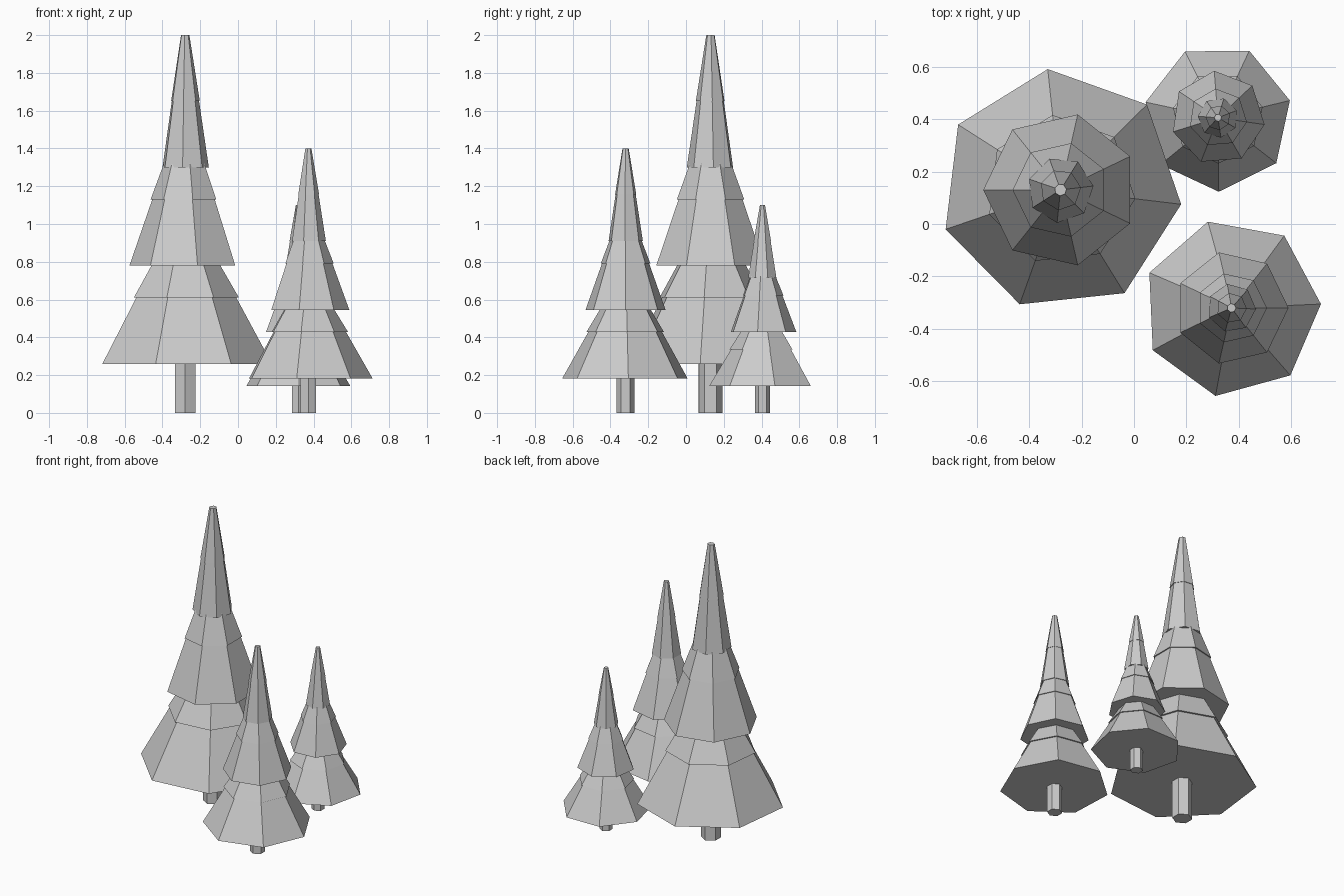
import bpy, bmesh
from math import cos, sin, radians, pi

cube = bpy.data.objects.get("Cube")
if cube:
    bpy.data.objects.remove(cube)

grey = bpy.data.materials.new("plain grey")
grey.use_nodes = True
grey.diffuse_color = (0.6, 0.6, 0.6, 1)
grey.node_tree.nodes["Principled BSDF"].inputs["Base Color"].default_value = (0.6, 0.6, 0.6, 1)


def add_frustum(bm, sides, r_low, r_high, z_low, z_high, turn):
    """Closed, flat sided frustum with one corner at the angle turn."""
    rings = [[bm.verts.new((r * cos(turn + 2 * pi * k / sides),
                            r * sin(turn + 2 * pi * k / sides), z))
              for k in range(sides)]
             for r, z in ((r_low, z_low), (r_high, z_high))]
    low, high = rings
    for k in range(sides):
        n = (k + 1) % sides
        bm.faces.new((low[k], low[n], high[n], high[k]))
    bm.faces.new(low[::-1])
    bm.faces.new(high)


def finish(bm, name, x, y):
    mesh = bpy.data.meshes.new(name)
    bm.to_mesh(mesh)
    bm.free()
    mesh.materials.append(grey)
    obj = bpy.data.objects.new(name, mesh)
    obj.location = (x, y, 0)
    bpy.context.collection.objects.link(obj)


def tree(name, x, y, height, radius, trunk_radius, turns):
    # Six sided trunk
    bm = bmesh.new()
    add_frustum(bm, 6, trunk_radius, trunk_radius, 0, height * 0.2, pi / 2)
    finish(bm, name + "_trunk", x, y)
    # Three overlapping tiers, each a skirt with a steeper cap lapped on it
    half = height * 0.175
    for i, turn in enumerate(turns):
        bm = bmesh.new()
        r = radius * (1 - 0.3635 * i)
        z = height * (0.13 + 0.26 * i)
        a = radians(turn)
        add_frustum(bm, 7, r, r * 0.59, z, z + half, a)
        add_frustum(bm, 7, r * 0.62, r * 0.18, z + half, z + 2 * half, a)
        finish(bm, f"{name}_tier_{i + 1}", x, y)


tree("tall_tree", -0.28, 0.13, 2.0, 0.463, 0.0625, (-6.8, -25.7, 6.8))
tree("middle_tree", 0.372, -0.32, 1.4, 0.341, 0.047, (2.5, 0, -2.5))
tree("small_tree", 0.32, 0.405, 1.1, 0.282, 0.04, (13.5, -8.3, -30))
